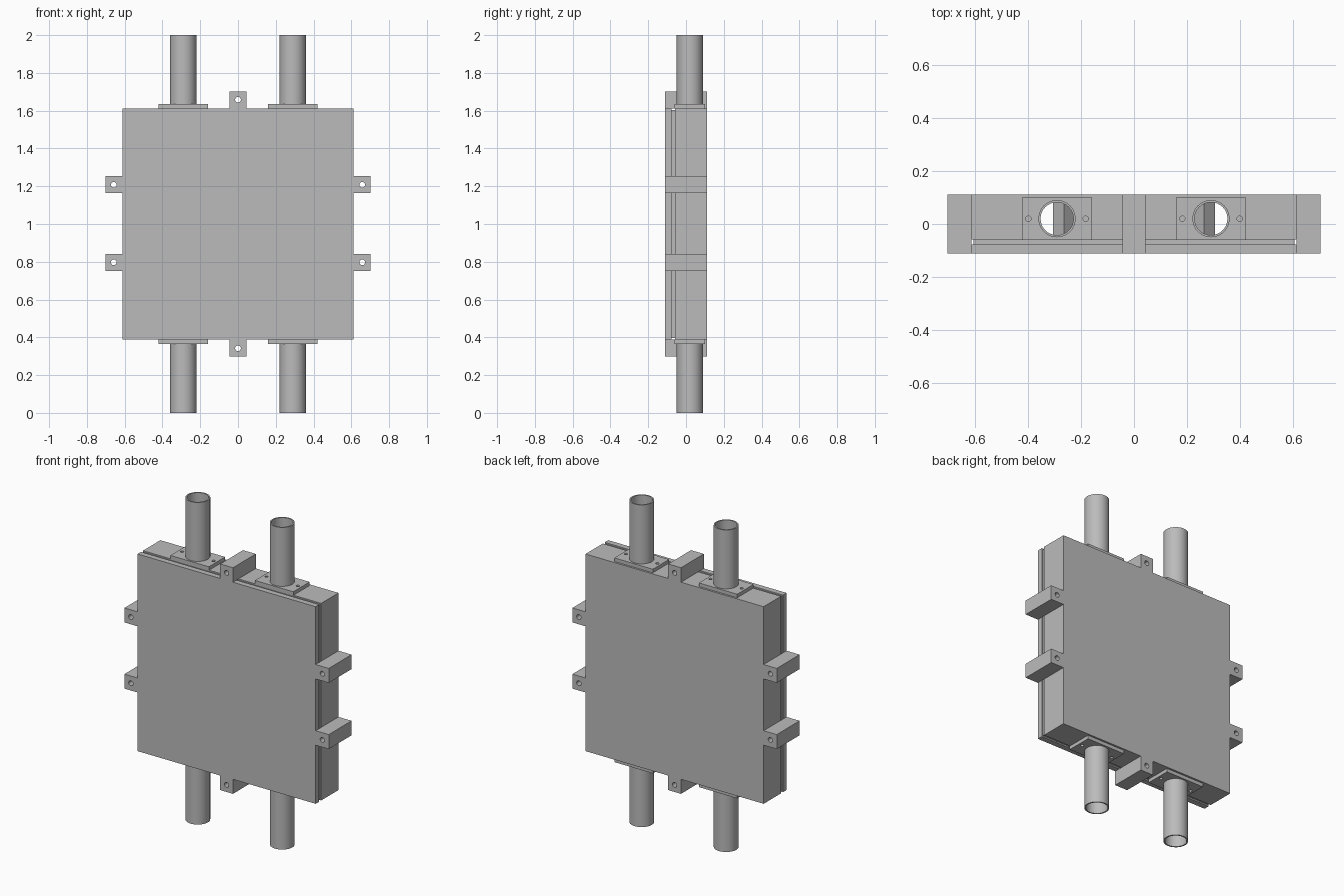
import bpy
import math
from mathutils import Matrix

if "Cube" in bpy.data.objects:
    bpy.data.objects.remove(bpy.data.objects["Cube"], do_unlink=True)

metal = bpy.data.materials.new("plain_grey_metal")
metal.use_nodes = True
GREY = (0.5, 0.5, 0.5, 1)
metal.diffuse_color = GREY
metal.node_tree.nodes["Principled BSDF"].inputs["Base Color"].default_value = GREY

HALF, DEPTH, MID = 0.612, 0.112, 1.0      # casing half width, half depth, centre height
PIPE_X, PIPE_Y, PIPE_R, BORE_R = 0.29, 0.02, 0.07, 0.062


def finish(name):
    ob = bpy.context.object
    ob.name = name
    ob.data.materials.append(metal)
    return ob


def box(name, x, y, z):
    """Box from three (low, high) ranges."""
    bpy.ops.mesh.primitive_cube_add(size=1)
    ob = finish(name)
    size = [r[1] - r[0] for r in (x, y, z)]
    centre = [(r[0] + r[1]) / 2 for r in (x, y, z)]
    ob.data.transform(Matrix.Translation(centre) @ Matrix.Diagonal((*size, 1)))
    return ob


def rod(name, centre, radius, length, axis="Z", sides=32):
    bpy.ops.mesh.primitive_cylinder_add(vertices=sides, radius=radius, depth=length)
    ob = finish(name)
    turn = Matrix.Rotation(math.pi / 2, 4, "X") if axis == "Y" else Matrix()
    ob.data.transform(Matrix.Translation(centre) @ turn)
    return ob


def drill(ob, cutters):
    """Cut each cutter out of the part, then discard it."""
    for cutter in cutters:
        cutter.hide_render = True
        mod = ob.modifiers.new("hole", "BOOLEAN")
        mod.operation, mod.solver, mod.object = "DIFFERENCE", "EXACT", cutter
        bpy.context.view_layer.objects.active = ob
        bpy.ops.object.modifier_apply(modifier=mod.name)
        bpy.data.objects.remove(cutter, do_unlink=True)


def smooth(ob):
    bpy.ops.object.select_all(action="DESELECT")
    ob.select_set(True)
    bpy.context.view_layer.objects.active = ob
    bpy.ops.object.shade_smooth_by_angle(angle=math.radians(30))


# Casing: front cover, recessed gasket and deep rear block with two ducts
span = (-HALF, HALF)
tall = (MID - HALF, MID + HALF)
inset = HALF - 0.008
box("front_cover", span, (-DEPTH, -0.077), tall)
box("gasket", (-inset, inset), (-0.077, -0.058), (MID - inset, MID + inset))
block = box("rear_block", span, (-0.058, DEPTH), tall)
drill(block, [rod("duct_cutter", (s * PIPE_X, PIPE_Y, MID), BORE_R, 1.5) for s in (-1, 1)])
smooth(block)

for side, label in ((-1, "right"), (1, "left")):
    x = side * PIPE_X

    # Ridged baffle bar inside each duct
    bar = rod(label + "_baffle", (0, 0, 0), 0.041, 0.13, "Y", 4)
    bar.data.transform(Matrix.Translation((side * 0.264, PIPE_Y, MID)))

    # Upper and lower pipes, each with a drilled flange
    for end, where in ((1, "upper"), (-1, "lower")):
        edge = MID + end * HALF
        outer = edge + end * 0.022
        flange = box(f"{where}_{label}_flange", (x - 0.132, x + 0.132),
                     (PIPE_Y - 0.08, PIPE_Y + 0.08), sorted((edge, outer)))
        drill(flange, [rod("bore_cutter", (x, PIPE_Y, edge), BORE_R, 0.2)]
              + [rod("bolt_cutter", (x + d, PIPE_Y, edge), 0.01, 0.2, sides=16)
                 for d in (-0.108, 0.108)])
        smooth(flange)
        tip = MID + end
        pipe = rod(f"{where}_{label}_pipe", (x, PIPE_Y, (outer + tip) / 2),
                   PIPE_R, abs(tip - outer), sides=48)
        drill(pipe, [rod("bore_cutter", (x, PIPE_Y, (outer + tip) / 2), BORE_R, 0.8)])
        smooth(pipe)

    # Two side mounting lugs
    for z, where in ((1.208, "upper"), (0.797, "lower")):
        lug = box(f"{where}_{label}_lug", sorted((side * HALF, side * 0.702)),
                  (-DEPTH, DEPTH), (z - 0.045, z + 0.045))
        drill(lug, [rod("lug_cutter", (side * 0.658, 0, z), 0.015, 0.5, "Y", 24)])
        smooth(lug)

# Top and bottom mounting lugs
for end, label in ((1, "top"), (-1, "bottom")):
    lug = box(label + "_lug", (-0.044, 0.044), (-DEPTH, DEPTH),
              sorted((MID + end * HALF, MID + end * 0.702)))
    drill(lug, [rod("lug_cutter", (0, 0, MID + end * 0.658), 0.015, 0.5, "Y", 24)])
    smooth(lug)
